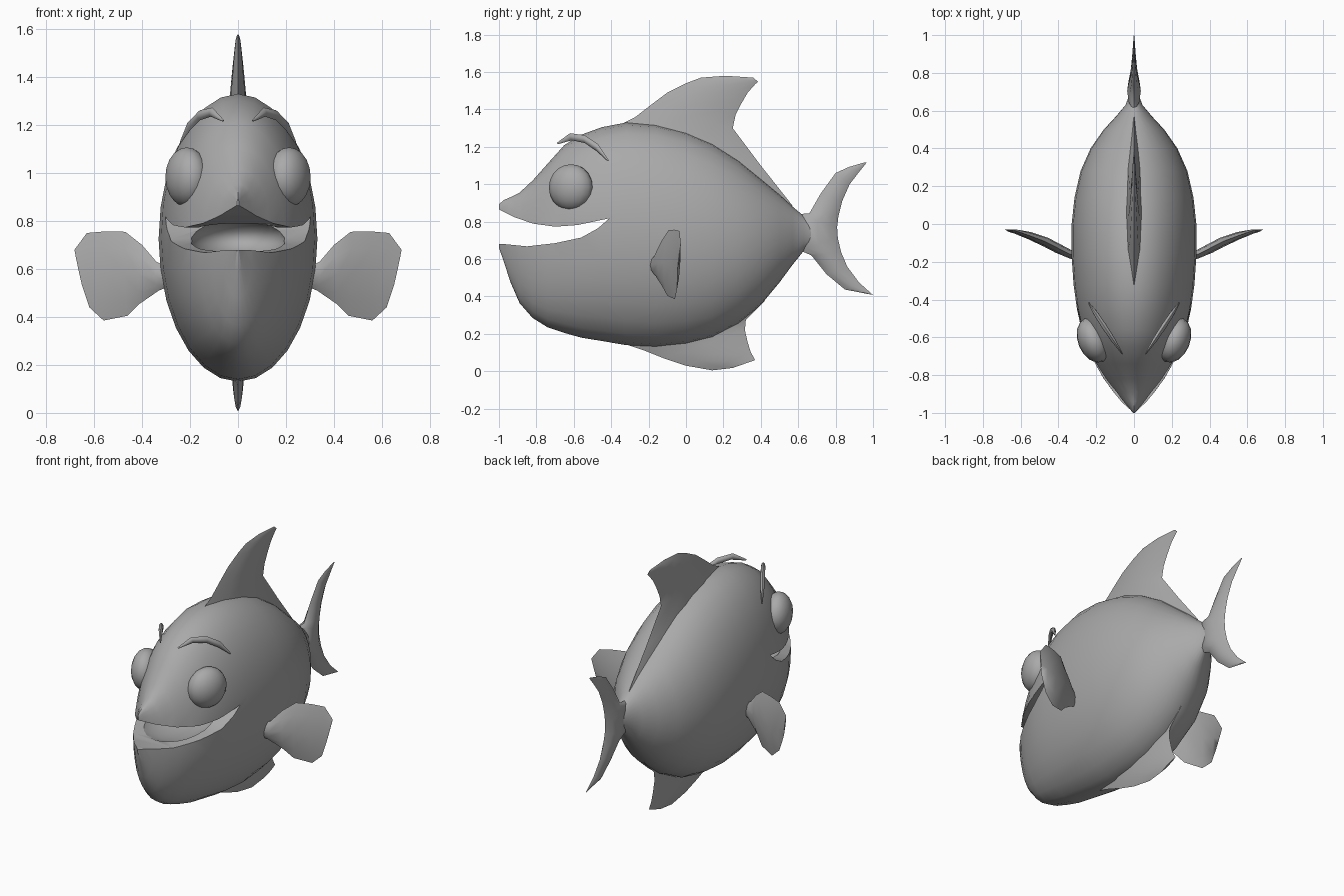
import bpy, bmesh, math
from mathutils import Vector

if "Cube" in bpy.data.objects:
    bpy.data.objects.remove(bpy.data.objects["Cube"])

grey = bpy.data.materials.new("plain grey")
grey.diffuse_color = (0.4, 0.4, 0.4, 1)
grey.use_nodes = True
grey.node_tree.nodes["Principled BSDF"].inputs["Base Color"].default_value = grey.diffuse_color


def finish(name, bm, angle=40):
    bmesh.ops.recalc_face_normals(bm, faces=bm.faces)
    me = bpy.data.meshes.new(name)
    bm.to_mesh(me)
    bm.free()
    ob = bpy.data.objects.new(name, me)
    bpy.context.collection.objects.link(ob)
    me.materials.append(grey)
    smooth(ob, angle)
    return ob


def smooth(ob, angle):
    bpy.ops.object.select_all(action='DESELECT')
    ob.select_set(True)
    bpy.context.view_layer.objects.active = ob
    bpy.ops.object.shade_smooth_by_angle(angle=math.radians(angle))


def loft(name, rings, angle=40):
    """Skin a list of closed rings and cap both ends."""
    bm = bmesh.new()
    vs = [[bm.verts.new(p) for p in r] for r in rings]
    n = len(vs[0])
    for a, b in zip(vs, vs[1:]):
        for i in range(n):
            j = (i + 1) % n
            bm.faces.new((a[i], a[j], b[j], b[i]))
    bm.faces.new(vs[0])
    bm.faces.new(vs[-1][::-1])
    return finish(name, bm, angle)


def fin(name, rows, normal, place, angle=50):
    """Blade of lens-shaped rows: (leading point, trailing point, half thickness)."""
    rings = []
    normal = Vector(normal).normalized()
    for lead, trail, t in rows:
        a, b = Vector(place(*lead)), Vector(place(*trail))
        up = [a.lerp(b, f) + normal * t * h for f, h in ((.2, .75), (.5, 1), (.8, .7))]
        dn = [a.lerp(b, f) - normal * t * h for f, h in ((.8, .7), (.5, 1), (.2, .75))]
        rings.append([a] + up + [b] + dn)
    return loft(name, rings, angle)


# Body: elliptical sections (y, top, bottom, half width)
sections = [
    (-1.0, .893, .66, .008), (-.975, .915, .59, .032), (-.94, .93, .48, .068),
    (-.89, .955, .365, .108), (-.82, 1.02, .285, .16), (-.74, 1.11, .235, .205),
    (-.65, 1.21, .205, .247), (-.56, 1.265, .18, .278), (-.45, 1.305, .162, .302),
    (-.32, 1.33, .14, .32), (-.16, 1.32, .13, .331), (0, 1.28, .145, .33),
    (.14, 1.22, .18, .315), (.28, 1.13, .255, .283), (.4, 1.03, .355, .23),
    (.5, .945, .475, .16), (.57, .88, .57, .095), (.63, .83, .645, .045),
    (.67, .80, .67, .03)]
N = 28
body = loft("body", [[(w * math.cos(2 * math.pi * i / N), y,
                       (t + b) / 2 + (t - b) / 2 * math.sin(2 * math.pi * i / N))
                      for i in range(N)] for y, t, b, w in sections])

# Mouth: wedge seen from the side, then a rounded hollow behind the lips
mouth = [(-1.1, .87), (-1.0, .865), (-.92, .825), (-.82, .79), (-.7, .773), (-.58, .782),
         (-.41, .818), (-.47, .765), (-.56, .715), (-.7, .685), (-.85, .668), (-.97, .68),
         (-1.1, .68)]
wedge = loft("mouth_cutter", [[(x, y, z) for y, z in mouth] for x in (-.5, .5)])
bm = bmesh.new()
bmesh.ops.create_uvsphere(bm, u_segments=24, v_segments=12, radius=1)
for v in bm.verts:
    v.co = (v.co.x * .2, -.6 + v.co.y * .28, .73 + v.co.z * .1)
hollow = finish("hollow_cutter", bm)
for cutter in (wedge, hollow):
    cutter.hide_render = True
    mod = body.modifiers.new("cut", 'BOOLEAN')
    mod.operation, mod.solver, mod.object = 'DIFFERENCE', 'EXACT', cutter
    bpy.context.view_layer.objects.active = body
    bpy.ops.object.modifier_apply(modifier=mod.name)
for cutter in (wedge, hollow):
    bpy.data.objects.remove(cutter)
smooth(body, 40)

# Upright fins on the centre line
upright = lambda y, z: (0, y, z)
fin("dorsal_fin", [
    ((-.36, 1.27), (.57, .82), .10), ((-.36, 1.315), (.57, .885), .06),
    ((-.27, 1.36), (.4, 1.10), .042), ((-.18, 1.43), (.25, 1.30), .03),
    ((-.1, 1.49), (.265, 1.37), .024), ((0, 1.54), (.295, 1.43), .018),
    ((.08, 1.57), (.33, 1.49), .013), ((.21, 1.58), (.37, 1.535), .008),
    ((.36, 1.57), (.385, 1.548), .002)], (1, 0, 0), upright)
fin("belly_fin", [
    ((-.34, .2), (.45, .48), .09), ((-.34, .15), (.42, .375), .05),
    ((-.22, .11), (.32, .275), .03), ((-.12, .07), (.315, .22), .025),
    ((0, .03), (.33, .155), .02), ((.14, .005), (.345, .105), .013),
    ((.25, .018), (.37, .06), .005)], (1, 0, 0), upright)
fin("tail_fin", [
    ((.955, 1.117), (.965, 1.115), .002), ((.87, 1.092), (.925, 1.065), .005),
    ((.8, 1.06), (.875, 1.0), .01), ((.72, .95), (.835, .91), .018),
    ((.66, .845), (.815, .83), .03), ((.6, .84), (.808, .77), .036),
    ((.6, .65), (.812, .71), .036), ((.67, .62), (.83, .635), .03),
    ((.75, .52), (.862, .56), .018), ((.85, .437), (.925, .475), .01),
    ((.99, .41), (1.0, .408), .002)], (1, 0, 0), upright)

for s, side in ((1, "right"), (-1, "left")):
    # Side fins sweep back away from the body
    fin(side + "_side_fin", [
        ((.28, .60), (.28, .53), .02), ((.34, .63), (.33, .51), .022),
        ((.40, .70), (.41, .455), .026), ((.47, .755), (.46, .405), .026),
        ((.55, .757), (.56, .385), .02), ((.63, .75), (.62, .44), .012),
        ((.682, .68), (.65, .53), .003)], (s * -.35, 1, 0),
        lambda x, z: (s * x, -.165 + (x - .33) * .37 + .6 * (z - .57) ** 2, z))

    # Curved brow blades
    fin(side + "_eyebrow", [
        ((-.69, 1.222), (-.685, 1.214), .003), ((-.62, 1.273), (-.61, 1.235), .012),
        ((-.54, 1.262), (-.54, 1.22), .014), ((-.47, 1.215), (-.48, 1.18), .012),
        ((-.415, 1.13), (-.42, 1.125), .003)], (s, -.65, 0),
        lambda y, z: (s * (.06 + (y + .69) * .66), y, z))

    # Flattened eyeballs facing outwards and slightly forwards
    bm = bmesh.new()
    bmesh.ops.create_uvsphere(bm, u_segments=16, v_segments=10, radius=.124)
    turn = math.radians(-22)
    for v in bm.verts:
        x, y, z = v.co.x * .68, v.co.y, v.co.z
        v.co = (s * (.213 + x * math.cos(turn) - y * math.sin(turn)),
                -.615 + x * math.sin(turn) + y * math.cos(turn), .983 + z)
    finish(side + "_eye", bm)
